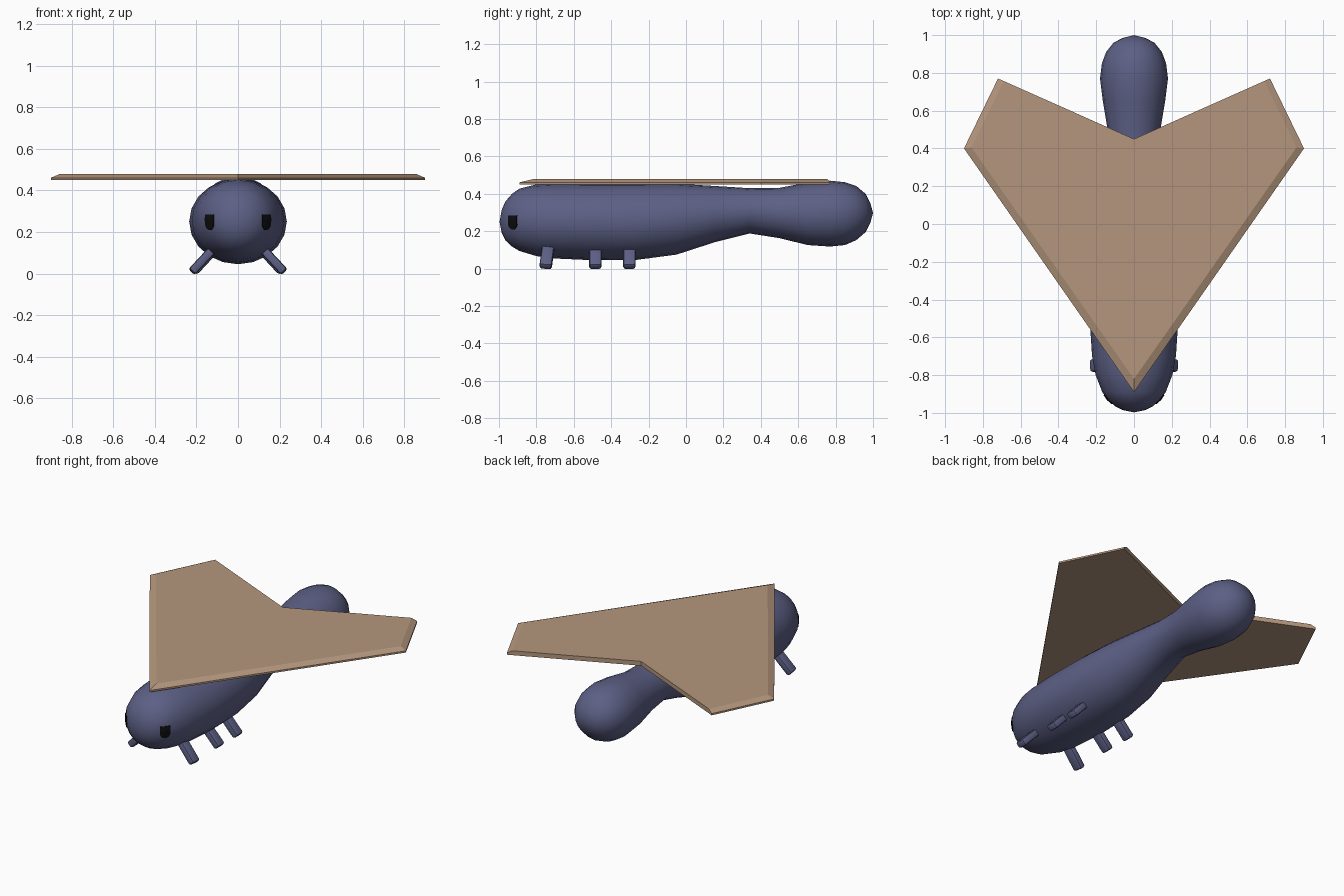
import bpy, bmesh, math
from mathutils import Vector, Matrix
from mathutils.bvhtree import BVHTree

if "Cube" in bpy.data.objects:
    bpy.data.objects.remove(bpy.data.objects["Cube"])


def material(name, color):
    m = bpy.data.materials.new(name)
    m.diffuse_color = (*color, 1)
    m.use_nodes = True
    m.node_tree.nodes["Principled BSDF"].inputs["Base Color"].default_value = m.diffuse_color
    return m


SLATE = material("slate_blue", (0.108, 0.116, 0.235))
TAN = material("tan", (0.456, 0.305, 0.205))
BLACK = material("black", (0.004, 0.004, 0.004))


def make_object(name, bm, mat, smooth=False):
    bmesh.ops.recalc_face_normals(bm, faces=bm.faces)
    mesh = bpy.data.meshes.new(name)
    bm.to_mesh(mesh)
    mesh.materials.append(mat)
    for p in mesh.polygons:
        p.use_smooth = smooth
    obj = bpy.data.objects.new(name, mesh)
    bpy.context.collection.objects.link(obj)
    return obj


# Body: oval rings along y (y, half width, bottom z, top z)
stations = [
    (-0.985, 0.06, 0.19, 0.315), (-0.965, 0.10, 0.15, 0.36),
    (-0.93, 0.14, 0.118, 0.40), (-0.89, 0.168, 0.094, 0.428),
    (-0.80, 0.203, 0.067, 0.45), (-0.70, 0.222, 0.054, 0.455),
    (-0.50, 0.235, 0.045, 0.456), (-0.27, 0.23, 0.046, 0.456),
    (-0.05, 0.205, 0.075, 0.454), (0.15, 0.165, 0.14, 0.442),
    (0.34, 0.132, 0.188, 0.43), (0.50, 0.14, 0.163, 0.432),
    (0.65, 0.165, 0.126, 0.46), (0.77, 0.18, 0.118, 0.47),
    (0.85, 0.17, 0.126, 0.462), (0.91, 0.148, 0.152, 0.442),
    (0.96, 0.108, 0.195, 0.40), (0.985, 0.06, 0.243, 0.352),
]
SIDES = 20
bm = bmesh.new()
rings = []
for y, w, lo, hi in stations:
    ring = []
    for i in range(SIDES):
        a = 2 * math.pi * i / SIDES
        ring.append(bm.verts.new((w * math.cos(a), y, (lo + hi) / 2 + (hi - lo) / 2 * math.sin(a))))
    rings.append(ring)
nose = bm.verts.new((0, -0.997, 0.25))
tail = bm.verts.new((0, 1.0, 0.298))
for i in range(SIDES):
    j = (i + 1) % SIDES
    for a, b in zip(rings, rings[1:]):
        bm.faces.new((a[i], a[j], b[j], b[i]))
    bm.faces.new((nose, rings[0][i], rings[0][j]))
    bm.faces.new((tail, rings[-1][j], rings[-1][i]))
bmesh.ops.recalc_face_normals(bm, faces=bm.faces)
surface = BVHTree.FromBMesh(bm)
make_object("body", bm, SLATE, smooth=True)

# Wing: swept plate with chamfered front and outer edges
outline = [(0, -0.89), (0.9, 0.4), (0.72, 0.77), (0, 0.45)]
inset = [(0, -0.82), (0.86, 0.405), (0.69, 0.757), (0, 0.45)]
bm = bmesh.new()
for s in (-1, 1):
    low = [bm.verts.new((s * x, y, 0.45)) for x, y in outline]
    mid = [bm.verts.new((s * x, y, 0.461)) for x, y in outline]
    top = [bm.verts.new((s * x, y, 0.478)) for x, y in inset]
    bm.faces.new(low)
    bm.faces.new(top)
    for i in range(3):
        bm.faces.new((low[i], low[i + 1], mid[i + 1], mid[i]))
        bm.faces.new((mid[i], mid[i + 1], top[i + 1], top[i]))
bmesh.ops.remove_doubles(bm, verts=bm.verts, dist=1e-5)
make_object("wing", bm, TAN)

# Legs: three splayed rounded stubs on each side
for s, side in ((-1, "left"), (1, "right")):
    for name, y, tip_x, lean in (("front", -0.75, 0.217, -0.1),
                                 ("middle", -0.485, 0.207, 0.0),
                                 ("rear", -0.303, 0.21, 0.0)):
        bm = bmesh.new()
        bmesh.ops.create_cube(bm, size=1)
        bmesh.ops.scale(bm, vec=(0.042, 0.066, 0.18), verts=bm.verts)
        bmesh.ops.bevel(bm, geom=list(bm.edges), offset=0.012, segments=2,
                        profile=0.5, affect='EDGES')
        axis = Vector((s * 0.68, lean, -0.73)).normalized()
        across = Vector((0, 1, 0)).cross(axis).normalized()
        depth = axis.cross(across)
        rot = Matrix((across, depth, axis)).transposed().to_4x4()
        tip = Vector((s * tip_x, y, 0.014))
        bm.transform(Matrix.Translation(tip - axis * 0.082) @ rot)
        make_object(f"{name}_leg_{side}", bm, SLATE, smooth=True)
        bpy.context.view_layer.objects.active = bpy.context.object or None

for obj in bpy.data.objects:
    if "_leg_" in obj.name:
        bpy.ops.object.select_all(action='DESELECT')
        obj.select_set(True)
        bpy.context.view_layer.objects.active = obj
        bpy.ops.object.shade_smooth_by_angle(angle=math.radians(40))

# Eyes: thin plates with flat tops and round bottoms, laid on the body
HALF = 0.031
for s, side in ((-1, "left"), (1, "right")):
    out = Vector((s * 0.707, -0.707, 0))
    along = Vector((s * 0.707, 0.707, 0))
    bm = bmesh.new()
    grid = []
    for r in range(7):
        z = 0.285 - 0.075 * r / 6
        drop = max(0, (0.238 - z) / 0.029)
        half = max(0.012, HALF * math.sqrt(max(0, 1 - drop * drop)))
        row = []
        for c in range(5):
            p = Vector((s * 0.14, -0.93, z)) + along * half * (c / 2 - 1)
            hit = surface.ray_cast(p + out * 0.5, -out)[0] or p
            row.append(bm.verts.new(hit + out * 0.004))
        grid.append(row)
    for a, b in zip(grid, grid[1:]):
        for c in range(4):
            bm.faces.new((a[c], a[c + 1], b[c + 1], b[c]))
    # rim going down into the body
    ext = bmesh.ops.extrude_face_region(bm, geom=list(bm.faces), use_keep_orig=True)
    moved = [v for v in ext["geom"] if isinstance(v, bmesh.types.BMVert)]
    bmesh.ops.translate(bm, verts=moved, vec=-out * 0.008)
    make_object(f"eye_{side}", bm, BLACK)
